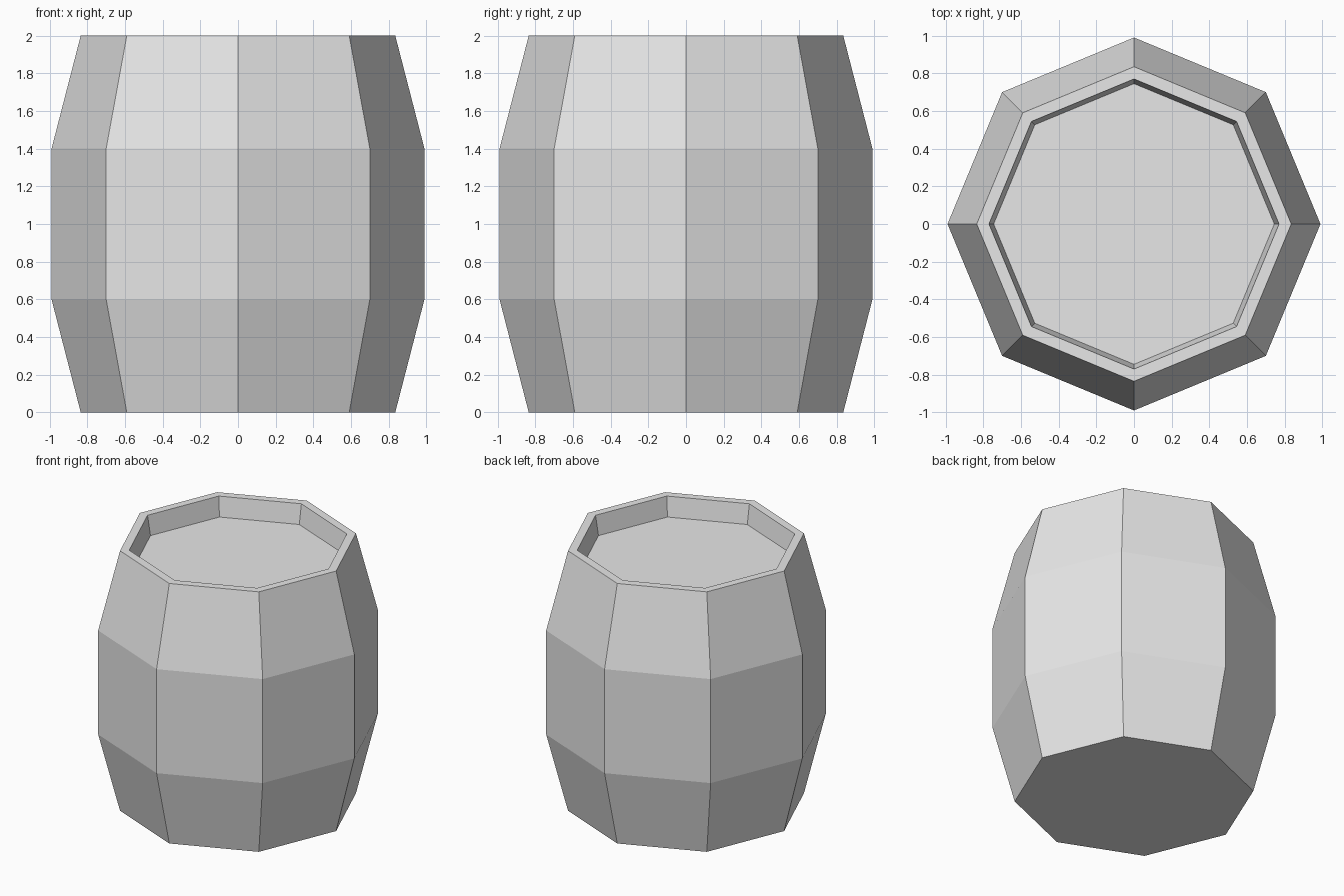
import bpy
import bmesh
from math import cos, sin, tau

cube = bpy.data.objects.get("Cube")
if cube:
    bpy.data.objects.remove(cube, do_unlink=True)

SIDES = 8

# Plain light grey for the whole barrel
grey = bpy.data.materials.new("light_grey")
grey.use_nodes = True
colour = (0.8, 0.8, 0.8, 1)
grey.diffuse_color = colour
grey.node_tree.nodes["Principled BSDF"].inputs["Base Color"].default_value = colour

# Radius and height: base, bulging body, rim, recessed lid
profile = [(0.835, 0), (0.99, 0.6), (0.99, 1.4), (0.835, 2),
           (0.77, 2), (0.745, 1.85)]

bm = bmesh.new()
rings = [[bm.verts.new((r * cos(tau * i / SIDES), r * sin(tau * i / SIDES), z))
          for i in range(SIDES)] for r, z in profile]

# Staves, rim and inner wall
for lower, upper in zip(rings, rings[1:]):
    for i in range(SIDES):
        j = (i + 1) % SIDES
        bm.faces.new((lower[i], lower[j], upper[j], upper[i]))

# Flat bottom and recessed lid
bm.faces.new(rings[0][::-1])
bm.faces.new(rings[-1])
bmesh.ops.recalc_face_normals(bm, faces=bm.faces[:])

mesh = bpy.data.meshes.new("barrel")
bm.to_mesh(mesh)
bm.free()
mesh.materials.append(grey)
barrel = bpy.data.objects.new("barrel", mesh)
bpy.context.collection.objects.link(barrel)
